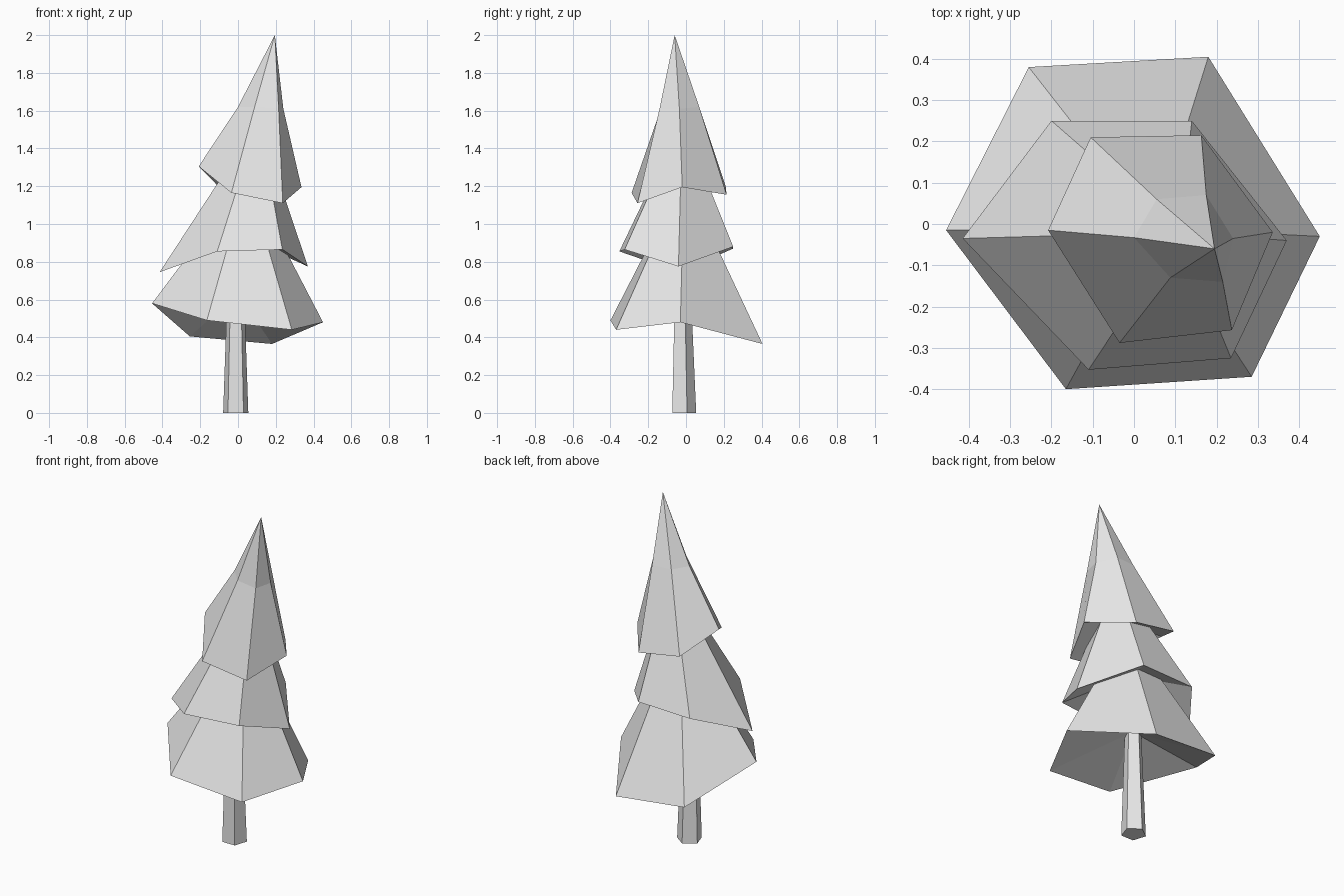
import bpy
import bmesh
from math import cos, sin, radians

default_cube = bpy.data.objects.get("Cube")
if default_cube:
    bpy.data.objects.remove(default_cube, do_unlink=True)

grey = bpy.data.materials.new("light_grey")
grey.use_nodes = True
grey.diffuse_color = (0.8, 0.8, 0.8, 1)
grey.node_tree.nodes["Principled BSDF"].inputs["Base Color"].default_value = (0.8, 0.8, 0.8, 1)


def finish(name, bm):
    """Turn a bmesh into a flat-shaded grey object."""
    bmesh.ops.recalc_face_normals(bm, faces=bm.faces)
    mesh = bpy.data.meshes.new(name)
    bm.to_mesh(mesh)
    bm.free()
    mesh.materials.append(grey)
    obj = bpy.data.objects.new(name, mesh)
    bpy.context.collection.objects.link(obj)
    return obj


def bridge(bm, lower, upper):
    """Join two equal rings with quads."""
    for i in range(len(lower)):
        j = (i + 1) % len(lower)
        bm.faces.new((lower[i], lower[j], upper[j], upper[i]))


def fan(bm, ring, tip):
    """Close a ring with triangles to one point."""
    point = bm.verts.new(tip)
    for i in range(len(ring)):
        bm.faces.new((ring[i], ring[(i + 1) % len(ring)], point))


def foliage_tier(name, rings, tip, hollow):
    """Crooked six-sided cone with a hollow underside."""
    bm = bmesh.new()
    loops = [[bm.verts.new(p) for p in ring] for ring in rings]
    for lower, upper in zip(loops, loops[1:]):
        bridge(bm, lower, upper)
    fan(bm, loops[-1], tip)
    fan(bm, loops[0], hollow)
    return finish(name, bm)


# Trunk: tapered pentagon with a flat side to the front
bm = bmesh.new()
loops = []
for z, radius, y in ((0, 0.07, -0.016), (0.75, 0.043, -0.022)):
    angles = [radians(90 + 72 * i) for i in range(5)]
    loops.append([bm.verts.new((-0.012 + radius * cos(a), y + radius * sin(a), z)) for a in angles])
bridge(bm, *loops)
for loop in loops:
    bm.faces.new(loop)
finish("trunk", bm)

# Foliage: rims run right, back right, back left, left, front left, front right
lower_rim = [(-0.455, -0.015, 0.58), (-0.255, 0.38, 0.405), (0.18, 0.405, 0.365),
             (0.45, -0.03, 0.48), (0.285, -0.37, 0.44), (-0.165, -0.4, 0.49)]
foliage_tier("lower_foliage", [lower_rim], (0.05, -0.01, 1.25), (0, -0.01, 0.63))

middle_rim = [(-0.415, -0.035, 0.745), (-0.2, 0.25, 0.87), (0.14, 0.25, 0.88),
              (0.37, -0.04, 0.775), (0.235, -0.325, 0.865), (-0.11, -0.353, 0.855)]
foliage_tier("middle_foliage", [middle_rim], (0.11, -0.02, 1.55), (0.01, -0.02, 0.98))

# The top tier bends part way up
upper_rim = [(-0.208, -0.015, 1.305), (-0.105, 0.21, 1.2), (0.163, 0.215, 1.155),
             (0.336, -0.02, 1.195), (0.237, -0.257, 1.11), (-0.035, -0.288, 1.165)]
bend = [(0, -0.033, 1.62), (0.055, 0.06, 1.62), (0.175, 0.07, 1.62),
        (0.24, -0.035, 1.61), (0.215, -0.14, 1.61), (0.088, -0.13, 1.62)]
foliage_tier("upper_foliage", [upper_rim, bend], (0.195, -0.06, 2), (0.06, -0.03, 1.3))
